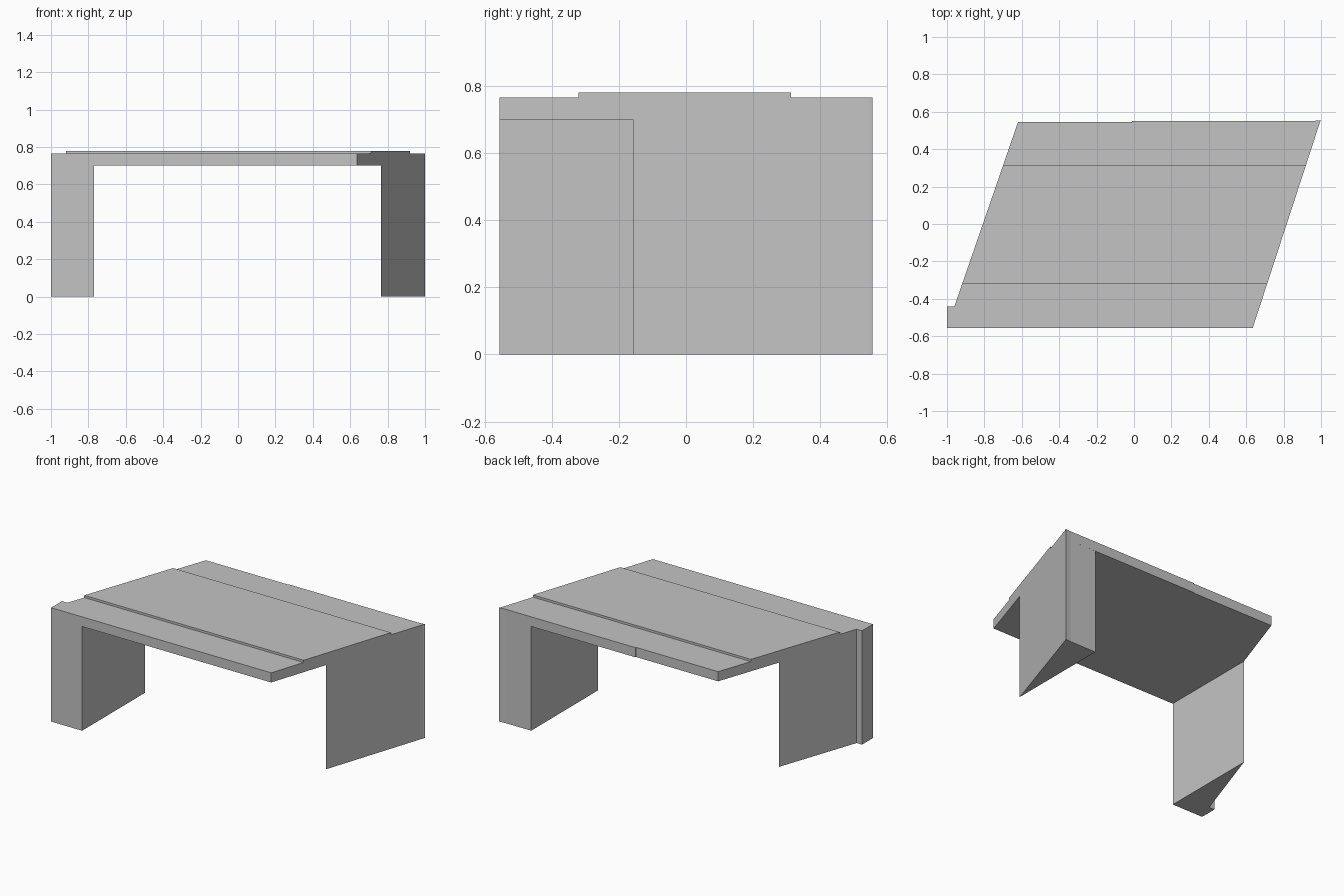
import bpy
import bmesh

cube = bpy.data.objects.get("Cube")
if cube:
    bpy.data.objects.remove(cube, do_unlink=True)

# One plain concrete colour
concrete = bpy.data.materials.new("concrete_grey")
concrete.use_nodes = True
GREY = (0.55, 0.55, 0.55, 1)
concrete.diffuse_color = GREY
shader = next(n for n in concrete.node_tree.nodes if n.type == "BSDF_PRINCIPLED")
shader.inputs["Base Color"].default_value = GREY

FRONT, BACK = -0.555, 0.555
SOFFIT, DECK_TOP, ROAD_TOP = 0.70, 0.765, 0.78


def left_x(y):
    """Skewed left edge of the deck."""
    return -0.96 + (y + 0.44) * 0.345


def right_x(y):
    """Skewed right edge of the deck."""
    return 0.635 + (y - FRONT) * 0.327


def left_y(x):
    return -0.44 + (x + 0.96) / 0.345


def right_y(x):
    return FRONT + (x - 0.635) / 0.327


def prism(name, plan, bottom, top):
    """Extrude a plan outline, listed counterclockwise, between two heights."""
    bm = bmesh.new()
    base = bm.faces.new([bm.verts.new((x, y, bottom)) for x, y in plan])
    extruded = bmesh.ops.extrude_face_region(bm, geom=[base], use_keep_orig=True)
    verts = [v for v in extruded["geom"] if isinstance(v, bmesh.types.BMVert)]
    bmesh.ops.translate(bm, verts=verts, vec=(0, 0, top - bottom))
    bmesh.ops.recalc_face_normals(bm, faces=bm.faces)
    mesh = bpy.data.meshes.new(name)
    bm.to_mesh(mesh)
    bm.free()
    mesh.materials.append(concrete)
    obj = bpy.data.objects.new(name, mesh)
    bpy.context.collection.objects.link(obj)
    return obj


# Corner details shared by the deck and the supports
left_corner = [(left_x(-0.44), -0.44), (-1, -0.44), (-1, FRONT)]
right_corner = [(right_x(0.545), 0.545), (1, BACK), (0.96, 0.551)]

# Skewed deck slab
prism("deck",
      [(right_x(FRONT), FRONT)] + right_corner
      + [(-0.01, 0.55), (-0.01, 0.545), (left_x(0.545), 0.545)] + left_corner,
      SOFFIT, DECK_TOP)

# Raised roadway strip across the deck
near, far = -0.32, 0.312
prism("roadway",
      [(left_x(near), near), (right_x(near), near),
       (right_x(far), far), (left_x(far), far)],
      DECK_TOP, ROAD_TOP)

# Wedge-shaped supports with straight inner walls
inner_left, inner_right = -0.77, 0.765
prism("left_support",
      [(inner_left, FRONT), (inner_left, left_y(inner_left))] + left_corner,
      0, SOFFIT)
prism("right_support",
      [(inner_right, right_y(inner_right))] + right_corner + [(inner_right, 0.55)],
      0, SOFFIT)
